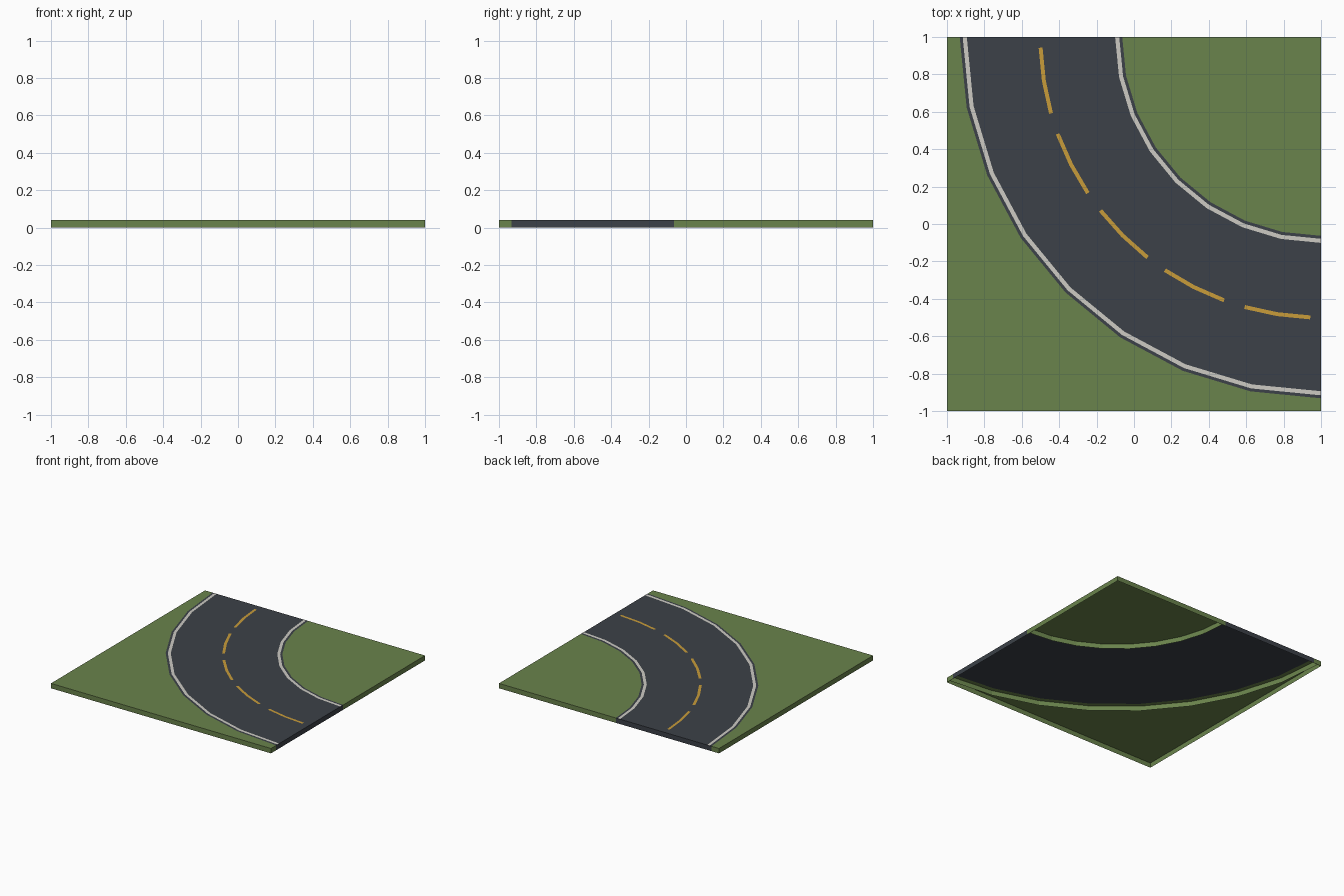
import bpy
import bmesh
from math import sin, cos, radians

if "Cube" in bpy.data.objects:
    bpy.data.objects.remove(bpy.data.objects["Cube"])

TOP = 0.04                     # slab height
SEGS = 8                       # segments in the quarter bend
R_IN, R_OUT = 1.063, 1.932     # road edges, measured from the bend centre
SKIRT_IN, SKIRT_OUT = 1.03, 1.968   # hidden skirts under the grass


def material(name, rgb):
    mat = bpy.data.materials.new(name)
    mat.use_nodes = True
    mat.diffuse_color = (*rgb, 1)
    bsdf = mat.node_tree.nodes["Principled BSDF"]
    bsdf.inputs["Base Color"].default_value = (*rgb, 1)
    bsdf.inputs["Roughness"].default_value = 0.9
    return mat


GRASS = material("grass green", (0.144, 0.227, 0.072))
ASPHALT = material("asphalt grey", (0.045, 0.053, 0.065))
WHITE = material("line white", (0.61, 0.597, 0.552))
YELLOW = material("dash yellow", (0.578, 0.332, 0.042))


def polar(r, deg):
    """Point on the bend, whose centre is the back left corner."""
    return (1 - r * cos(radians(deg)), 1 - r * sin(radians(deg)))


def arc(r, start=0, end=90, segs=SEGS):
    return [polar(r, start + (end - start) * i / segs) for i in range(segs + 1)]


def square_edge():
    """Points on the tile border, on the same rays as the arc points."""
    points = []
    for i in range(SEGS + 1):
        a = radians(90 * i / SEGS)
        points.append(polar(2 / max(cos(a), sin(a)), 90 * i / SEGS))
    return points


def strip(bm, first, second, z1, z2):
    """Faces lofted between two matching rows of points."""
    a = [bm.verts.new((x, y, z1)) for x, y in first]
    b = [bm.verts.new((x, y, z2)) for x, y in second]
    for i in range(len(a) - 1):
        bm.faces.new((a[i], b[i], b[i + 1], a[i + 1]))


def flat(bm, inner, outer, z=TOP):
    strip(bm, inner, outer, z, z)


def wall(bm, path):
    strip(bm, path, path, TOP, 0)


def finish(bm, name, mat):
    bmesh.ops.remove_doubles(bm, verts=bm.verts, dist=0.0001)
    mesh = bpy.data.meshes.new(name)
    bm.to_mesh(mesh)
    bm.free()
    mesh.materials.append(mat)
    obj = bpy.data.objects.new(name, mesh)
    bpy.context.collection.objects.link(obj)


# Outer grass: open-bottomed shell between the road and the tile border
bm = bmesh.new()
flat(bm, arc(R_OUT), square_edge())
wall(bm, [polar(R_OUT, 0), (-1, 1), (-1, -1), (1, -1), polar(R_OUT, 90)])
wall(bm, arc(SKIRT_OUT)[::-1])
finish(bm, "outer_grass", GRASS)

# Inner grass: quarter disc around the bend centre
bm = bmesh.new()
centre = bm.verts.new((1, 1, TOP))
rim = [bm.verts.new((x, y, TOP)) for x, y in arc(R_IN)]
bm.faces.new([centre] + rim)
wall(bm, [polar(R_IN, 90), (1, 1), polar(R_IN, 0)])
wall(bm, arc(SKIRT_IN))
finish(bm, "inner_grass", GRASS)

# Road surface with its two end faces
bm = bmesh.new()
flat(bm, arc(R_IN), arc(R_OUT))
wall(bm, [polar(R_IN, 0), polar(R_OUT, 0)])
wall(bm, [polar(R_OUT, 90), polar(R_IN, 90)])
finish(bm, "road", ASPHALT)

# White edge lines
for name, r in (("inner_edge_line", 1.09), ("outer_edge_line", 1.905)):
    bm = bmesh.new()
    flat(bm, arc(r - 0.011), arc(r + 0.011), TOP + 0.001)
    finish(bm, name, WHITE)

# Dashed centre line
bm = bmesh.new()
for k in range(5):
    mid = 9 + 18 * k
    span = (mid - 6.8, mid + 6.8, 2)
    flat(bm, arc(1.49, *span), arc(1.511, *span), TOP + 0.001)
finish(bm, "centre_dashes", YELLOW)
